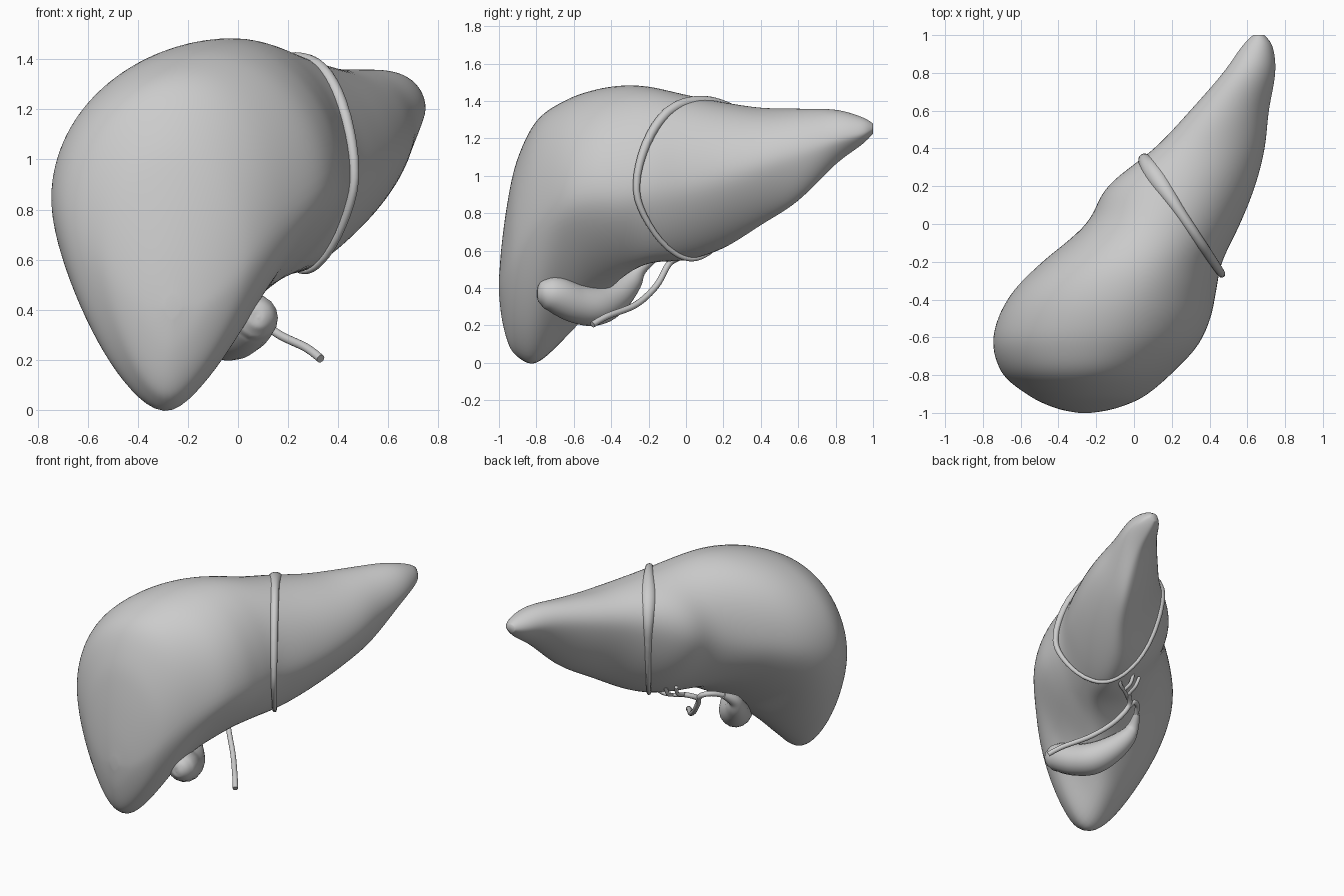
import bpy, bmesh, math
from mathutils import Vector

if "Cube" in bpy.data.objects:
    bpy.data.objects.remove(bpy.data.objects["Cube"])


def sample(rows, steps):
    """Smooth interpolation through rows of numbers."""
    out = []
    for i in range(len(rows) - 1):
        a, b, c, d = (rows[max(0, min(len(rows) - 1, i + k))] for k in (-1, 0, 1, 2))
        for s in range(steps):
            t = s / steps
            out.append([0.5 * (2 * q + (r - p) * t + (2 * p - 5 * q + 4 * r - w) * t * t
                               + (3 * q - p - 3 * r + w) * t ** 3)
                        for p, q, r, w in zip(a, b, c, d)])
    return out + [list(rows[-1])]


def even(pts, n):
    """n evenly spaced points around a closed loop."""
    loop = pts + [pts[0]]
    total = sum((q - p).length for p, q in zip(loop, loop[1:]))
    out, run, i = [], 0, 0
    for k in range(n):
        goal = total * k / n
        while run + (loop[i + 1] - loop[i]).length < goal:
            run += (loop[i + 1] - loop[i]).length
            i += 1
        step = (loop[i + 1] - loop[i]).length
        out.append(loop[i].lerp(loop[i + 1], (goal - run) / max(step, 1e-9)))
    return out


def tube(name, pts, cyclic=False):
    """Round tube through (x, y, z, radius) points."""
    cu = bpy.data.curves.new(name, 'CURVE')
    cu.dimensions = '3D'
    cu.bevel_depth = 1
    cu.bevel_resolution = 6
    cu.use_fill_caps = True
    sp = cu.splines.new('POLY')
    sp.points.add(len(pts) - 1)
    for p, (x, y, z, r) in zip(sp.points, pts):
        p.co = (x, y, z, 1)
        p.radius = max(r, 0.002)
    sp.use_cyclic_u = cyclic
    ob = bpy.data.objects.new(name, cu)
    bpy.context.collection.objects.link(ob)
    finish(ob, True)
    return ob


def finish(ob, convert=False):
    bpy.ops.object.select_all(action='DESELECT')
    ob.select_set(True)
    bpy.context.view_layer.objects.active = ob
    if convert:
        bpy.ops.object.convert(target='MESH')
    bpy.ops.object.shade_smooth_by_angle(angle=math.radians(60))


# Liver sections along y: y, x min, x max, z min, z max,
# height of left extreme, height of right extreme, x of top, x of bottom
SECTIONS = [
    (-1.0, -.29, -.23, .37, .45, .41, .41, -.26, -.26),
    (-.985, -.38, -.13, .23, .64, .43, .43, -.26, -.27),
    (-.95, -.48, -.02, .09, .89, .52, .52, -.25, -.28),
    (-.9, -.57, .075, .015, 1.1, .63, .62, -.25, -.28),
    (-.8, -.695, .195, -.022, 1.3, .75, .74, -.22, -.28),
    (-.65, -.75, .34, .11, 1.405, .83, .84, -.16, -.26),
    (-.5, -.725, .41, .28, 1.46, .87, .88, -.1, -.2),
    (-.35, -.64, .44, .44, 1.485, .92, .89, -.04, .02),
    (-.2, -.49, .47, .525, 1.48, .97, .92, .02, .19),
    (0, -.255, .565, .54, 1.435, 1.03, .95, .12, .24),
    (.2, -.145, .645, .605, 1.395, 1.1, 1.0, .23, .32),
    (.4, .105, .695, .73, 1.365, 1.18, 1.06, .35, .46),
    (.6, .295, .715, .86, 1.36, 1.22, 1.12, .47, .57),
    (.8, .47, .75, 1.06, 1.355, 1.25, 1.19, .59, .64),
    (.94, .57, .735, 1.165, 1.315, 1.25, 1.22, .65, .66),
    (1.0, .63, .69, 1.225, 1.28, 1.25, 1.25, .66, .66),
]
N = 80
bm = bmesh.new()
rings = []
for y, x0, x1, z0, z1, zl, zr, xt, xb in sample(SECTIONS, 7):
    fossa = math.exp(-((y + .66) / .15) ** 2)
    loop = []
    for k in range(400):
        a = 2 * math.pi * (k + .5) / 400
        c, s = math.cos(a), math.sin(a)
        p = 2.0 if s > 0 else (1.4 - .22 * fossa if c > 0 else 1.6)
        xe, ze = (x1, zr) if c > 0 else (x0, zl)
        xm, zm = (xt, z1) if s > 0 else (xb, z0)
        loop.append(Vector((xm + (xe - xm) * abs(c) ** (2 / p), y,
                            ze + (zm - ze) * abs(s) ** (2 / p))))
    rings.append([bm.verts.new(v) for v in even(loop, N)])
for r, q in zip(rings, rings[1:]):
    for k in range(N):
        bm.faces.new((r[k], r[(k + 1) % N], q[(k + 1) % N], q[k]))
bm.faces.new(rings[0])
bm.faces.new(rings[-1])
for _ in range(7):
    bmesh.ops.smooth_vert(bm, verts=[v for r in rings[1:-1] for v in r], factor=.5,
                          use_axis_x=True, use_axis_y=True, use_axis_z=True)
bmesh.ops.recalc_face_normals(bm, faces=bm.faces)
me = bpy.data.meshes.new("liver")
bm.to_mesh(me)
liver = bpy.data.objects.new("liver", me)
bpy.context.collection.objects.link(liver)
finish(liver)

# Ligament band: follows the slice of the liver between the two lobes
cut = bmesh.ops.bisect_plane(bm, geom=bm.verts[:] + bm.edges[:] + bm.faces[:],
                             plane_co=(.26, .04, 1), plane_no=(.83, .56, 0))["geom_cut"]
pts = [v.co.copy() for v in cut if isinstance(v, bmesh.types.BMVert)]
bm.free()
mid = Vector((.255, .045, .98))
along = Vector((.56, -.83, 0)).normalized()
polar = sorted((math.atan2(p.z - mid.z, (p - mid).dot(along)), (p - mid).length) for p in pts)
band = []
M = 90
for k in range(M):
    a = -math.pi + 2 * math.pi * k / M
    near = [(math.exp(-(((b - a + math.pi) % (2 * math.pi) - math.pi) / .05) ** 2), d)
            for b, d in polar]
    dist = sum(w * d for w, d in near) / sum(w for w, d in near)
    r = .02 + .007 * math.sin(a) + .03 * math.exp(-((a - 2.2) / .4) ** 2)
    out = .018 + .022 * max(0, math.cos(a))
    p = mid + (along * math.cos(a) + Vector((0, 0, math.sin(a)))) * (dist + out - r)
    band.append((*p, r))
tube("ligament_band", band, True)

# Gallbladder with its narrowing neck
tube("gallbladder", sample([
    (.085, -.795, .37, .004), (.084, -.787, .37, .045), (.076, -.75, .37, .082),
    (.058, -.69, .362, .1), (.01, -.59, .32, .106), (-.05, -.48, .307, .108),
    (-.12, -.38, .355, .09), (-.18, -.3, .43, .065), (-.2, -.25, .5, .04),
    (-.17, -.17, .56, .02)], 6))

# Ducts: main duct, duct from the gallbladder and small branches into the liver
DUCTS = {
    "main_duct": [(.33, -.5, .205), (.27, -.42, .25), (.15, -.27, .31), (.04, -.16, .41),
                  (-.03, -.09, .53), (.03, -.02, .57)],
    "gallbladder_duct": [(-.18, -.2, .545), (-.13, -.12, .58), (-.07, -.08, .57), (-.03, -.09, .53)],
    "left_branch": [(.0, -.06, .56), (.08, .0, .56), (.15, .04, .57), (.2, .08, .62)],
    "right_branch": [(.03, -.02, .57), (.03, .05, .6), (.02, .08, .66)],
    "small_branch": [(.1, .01, .56), (.09, .07, .59), (.09, .1, .65)],
}
for name, path in DUCTS.items():
    r = .012 if "branch" in name else .017
    tube(name, sample([(*p, r) for p in path], 6))
